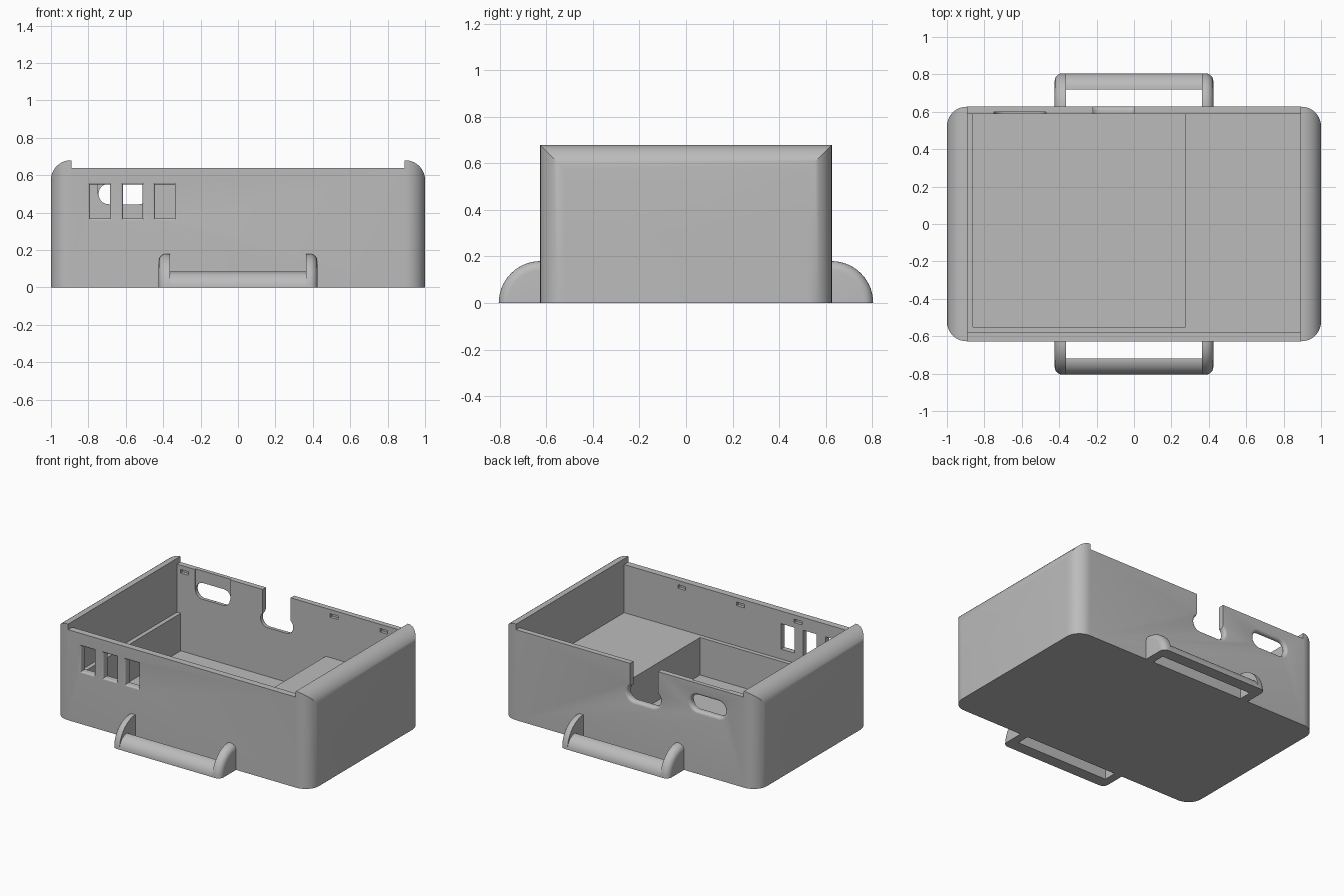
import bpy, bmesh, math

if "Cube" in bpy.data.objects:
    bpy.data.objects.remove(bpy.data.objects["Cube"], do_unlink=True)

# One grey plastic
grey = bpy.data.materials.new("grey_plastic")
grey.use_nodes = True
grey.diffuse_color = (0.5, 0.5, 0.5, 1)
grey.node_tree.nodes["Principled BSDF"].inputs["Base Color"].default_value = (0.5, 0.5, 0.5, 1)

SIDE = 0.627      # half depth of the box
RIM = 0.64        # top of the long walls
TOP = 0.68        # top of the end walls
INNER = 0.89      # half length of the cavity


def make_object(name, bm):
    bmesh.ops.recalc_face_normals(bm, faces=bm.faces[:])
    mesh = bpy.data.meshes.new(name)
    bm.to_mesh(mesh)
    bm.free()
    mesh.materials.append(grey)
    obj = bpy.data.objects.new(name, mesh)
    bpy.context.collection.objects.link(obj)
    return obj


def loft(bm, rings):
    """Skin a list of equal-length rings and close both ends."""
    loops = [[bm.verts.new(p) for p in ring] for ring in rings]
    for a, b in zip(loops, loops[1:]):
        for i in range(len(a)):
            j = (i + 1) % len(a)
            bm.faces.new((a[i], a[j], b[j], b[i]))
    bm.faces.new(loops[0])
    bm.faces.new(loops[-1])


def arc(cx, cy, r, start, end, n=10):
    return [(cx + r * math.cos(math.radians(start + (end - start) * i / n)),
             cy + r * math.sin(math.radians(start + (end - start) * i / n))) for i in range(n + 1)]


def rounded_rect(x0, x1, z0, z1, r=0.0, grow=0.0):
    x0, x1, z0, z1 = x0 - grow, x1 + grow, z0 - grow, z1 + grow
    if r == 0:
        return [(x0, z0), (x1, z0), (x1, z1), (x0, z1)]
    r += grow * 0.99
    return (arc(x1 - r, z1 - r, r, 0, 90) + arc(x0 + r, z1 - r, r, 90, 180)
            + arc(x0 + r, z0 + r, r, 180, 270) + arc(x1 - r, z0 + r, r, 270, 360))


def apply_boolean(target, tool, operation="DIFFERENCE"):
    mod = target.modifiers.new("cut", "BOOLEAN")
    mod.operation = operation
    mod.solver = "EXACT"
    mod.object = tool
    bpy.context.view_layer.objects.active = target
    bpy.ops.object.modifier_apply(modifier=mod.name)
    bpy.data.objects.remove(tool, do_unlink=True)


def cut_box(target, x0, x1, y0, y1, z0, z1):
    bm = bmesh.new()
    ring = rounded_rect(x0, x1, z0, z1)
    loft(bm, [[(x, y, z) for x, z in ring] for y in (y0, y1)])
    apply_boolean(target, make_object("cutter", bm))


def cut_opening(target, side, bounds, r, flare):
    """Opening through a long wall, with its outer edge rounded over."""
    steps = [(0.5, 0.0)] + [(SIDE - flare * math.cos(t), flare * (1 - math.sin(t) + 0.0))
                            for t in (math.pi / 2 * k / 5 for k in range(6))]
    sections = [(0.5, 0.0)] + [(SIDE - flare + flare * math.sin(t), flare * (1 - math.cos(t)))
                               for t in (math.pi / 2 * k / 5 for k in range(6))]
    sections.append((SIDE + 0.05, flare))
    bm = bmesh.new()
    loft(bm, [[(x, side * y, z) for x, z in rounded_rect(*bounds, r=r, grow=g)] for y, g in sections])
    apply_boolean(target, make_object("cutter", bm))


# Case body: rounded plan, crossed with an end profile rounded at the top
bm = bmesh.new()
plan = rounded_rect(-1, 1, -SIDE, SIDE, 0.105)
loft(bm, [[(x, y, z) for x, y in plan] for z in (0, TOP + 0.1)])
case = make_object("case_body", bm)

bm = bmesh.new()
profile = [(-1.1, -0.1), (1.1, -0.1), (1.1, 0.3), (1, 0.3)] + arc(0.895, TOP - 0.105, 0.105, 0, 90) \
    + arc(-0.895, TOP - 0.105, 0.105, 90, 180) + [(-1, 0.3), (-1.1, 0.3)]
loft(bm, [[(x, y, z) for x, z in profile] for y in (-0.8, 0.8)])
apply_boolean(case, make_object("end_profile", bm), "INTERSECT")

# Lowered long rims, cavity with raised floor, and the deep pocket
cut_box(case, -INNER, INNER, -1, 1, RIM, 1)
cut_box(case, -INNER, INNER, -0.58, 0.588, 0.30, 1)
cut_box(case, -0.86, 0.275, -0.55, 0.588, 0.035, 0.5)

# Three windows in the front wall
for x in (-0.738, -0.563, -0.391):
    cut_opening(case, -1, (x - 0.053, x + 0.053, 0.37, 0.55), 0, 0.012)

# Back wall: cable slot with an inner relief, and a keyhole notch
cut_opening(case, 1, (-0.745, -0.475, 0.445, 0.555), 0.054, 0.02)
cut_box(case, -0.75, -0.47, 0.5, 0.598, 0.5, 0.7)
cut_opening(case, 1, (-0.235, 0.02, 0.38, 0.49), 0.054, 0.02)
cut_box(case, -0.22, 0, 0.5, 0.7, 0.43, 0.8)

# Small catch recesses inside the long walls
for x in (-0.83, 0.34, 0.73):
    cut_box(case, x - 0.03, x + 0.03, 0.55, 0.61, 0.585, 0.61)
for x in (-0.47, -0.02, 0.44):
    cut_box(case, x - 0.03, x + 0.03, -0.602, -0.55, 0.585, 0.61)


# Carry handles: two quarter-round brackets joined by a quarter-round bar
def quarter_ring(x, side, y0, r):
    pts = [(y0, 0)] + arc(y0, 0, r, 0, 90, 14)
    return [(x, side * y, z) for y, z in pts]


for side, name in ((-1, "front_handle"), (1, "back_handle")):
    bm = bmesh.new()
    radius, fillet = 0.18, 0.04
    for sx in (-1, 1):
        sections = [(0.364, radius)]
        for k in range(7):
            t = math.pi / 2 * k / 6
            sections.append((0.424 - fillet + fillet * math.sin(t), radius - fillet * (1 - math.cos(t))))
        loft(bm, [quarter_ring(sx * x, side, SIDE - 0.002, r) for x, r in sections])
    loft(bm, [quarter_ring(x, side, 0.72, 0.085) for x in (-0.366, 0.366)])
    make_object(name, bm)

# Smooth the rounded areas and keep the corners crisp
for name in ("case_body", "front_handle", "back_handle"):
    obj = bpy.data.objects[name]
    bpy.ops.object.select_all(action="DESELECT")
    obj.select_set(True)
    bpy.context.view_layer.objects.active = obj
    bpy.ops.object.shade_smooth_by_angle(angle=math.radians(30))
